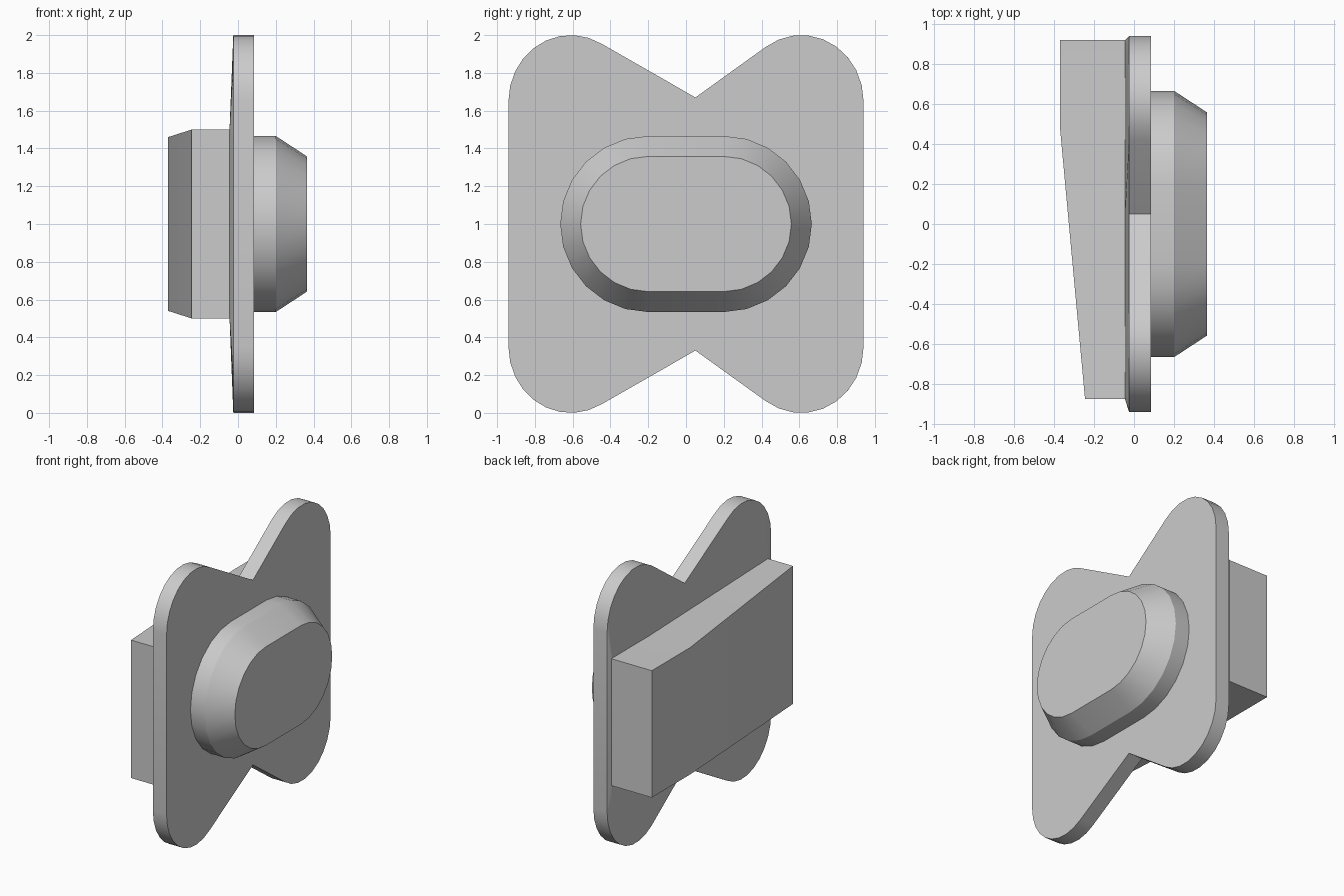
import bpy, bmesh, math
from math import sin, cos, radians

cube = bpy.data.objects.get("Cube")
if cube:
    bpy.data.objects.remove(cube, do_unlink=True)

grey = bpy.data.materials.new("plain grey")
grey.use_nodes = True
grey.diffuse_color = (0.6, 0.6, 0.6, 1)
grey.node_tree.nodes["Principled BSDF"].inputs["Base Color"].default_value = (0.6, 0.6, 0.6, 1)

MID = 1.0  # height of the horizontal symmetry plane


def loft(name, rings):
    """Skin matching rings of points and cap both ends."""
    bm = bmesh.new()
    loops = [[bm.verts.new(p) for p in ring] for ring in rings]
    n = len(loops[0])
    for a, b in zip(loops, loops[1:]):
        for i in range(n):
            j = (i + 1) % n
            bm.faces.new((a[i], a[j], b[j], b[i]))
    bm.faces.new(loops[0][::-1])
    bm.faces.new(loops[-1])
    bmesh.ops.remove_doubles(bm, verts=bm.verts, dist=0.0005)
    bmesh.ops.recalc_face_normals(bm, faces=bm.faces)
    mesh = bpy.data.meshes.new(name)
    bm.to_mesh(mesh)
    bm.free()
    mesh.materials.append(grey)
    obj = bpy.data.objects.new(name, mesh)
    bpy.context.collection.objects.link(obj)
    bpy.ops.object.select_all(action="DESELECT")
    obj.select_set(True)
    bpy.context.view_layer.objects.active = obj
    bpy.ops.object.shade_smooth_by_angle(angle=radians(28))
    return obj


# Housing block: tapered in height, deeper towards the back
Y_FRONT, Y_BEND, Y_BACK = -0.875, 0.48, 0.92


def half_height(y):
    t = (y - Y_FRONT) / (Y_BEND - Y_FRONT)
    return 0.5 - 0.04 * min(max(t, 0), 1)


def block_ring(y, depth):
    h = half_height(y)
    return [(x, y, MID + s * h) for x, s in ((-0.03, -1), (-0.03, 1), (-depth, 1), (-depth, -1))]


loft("housing_block", [block_ring(Y_FRONT, 0.245), block_ring(Y_BEND, 0.37), block_ring(Y_BACK, 0.37)])


# Plate: rounded corner lobes with a notch at top and bottom
def lobe(side, sweep, steps=9):
    pts = []
    for i in range(steps + 1):
        a = radians(-90 + sweep * i / steps)
        pts.append((side * (-0.61 + 0.33 * sin(a)), 0.65 + 0.35 * cos(a)))
    return pts


upper = lobe(-1, 125) + [(0.05, 0.67)] + lobe(1, 120)[::-1]
outline = upper + [(y, -z) for y, z in upper[::-1]]


def on_block(y, z):
    y = min(max(y, Y_FRONT), Y_BACK)
    h = half_height(y)
    return y, min(max(z, -h), h)


plate_rings = [[(x, y, MID + z) for y, z in outline] for x in (0.085, -0.025)]
plate_rings.append([(-0.045, y, MID + z) for y, z in (on_block(*p) for p in outline)])
loft("plate", plate_rings)


# Button: straight-sided oval with a bevelled rim
def oval(x, r, steps=12):
    ring = []
    for side in (1, -1):
        for i in range(steps + 1):
            a = math.pi * i / steps
            ring.append((x, side * (0.2 + r * sin(a)), MID + side * r * cos(a)))
    return ring


loft("button", [oval(0.08, 0.466), oval(0.2, 0.466), oval(0.365, 0.358)])
